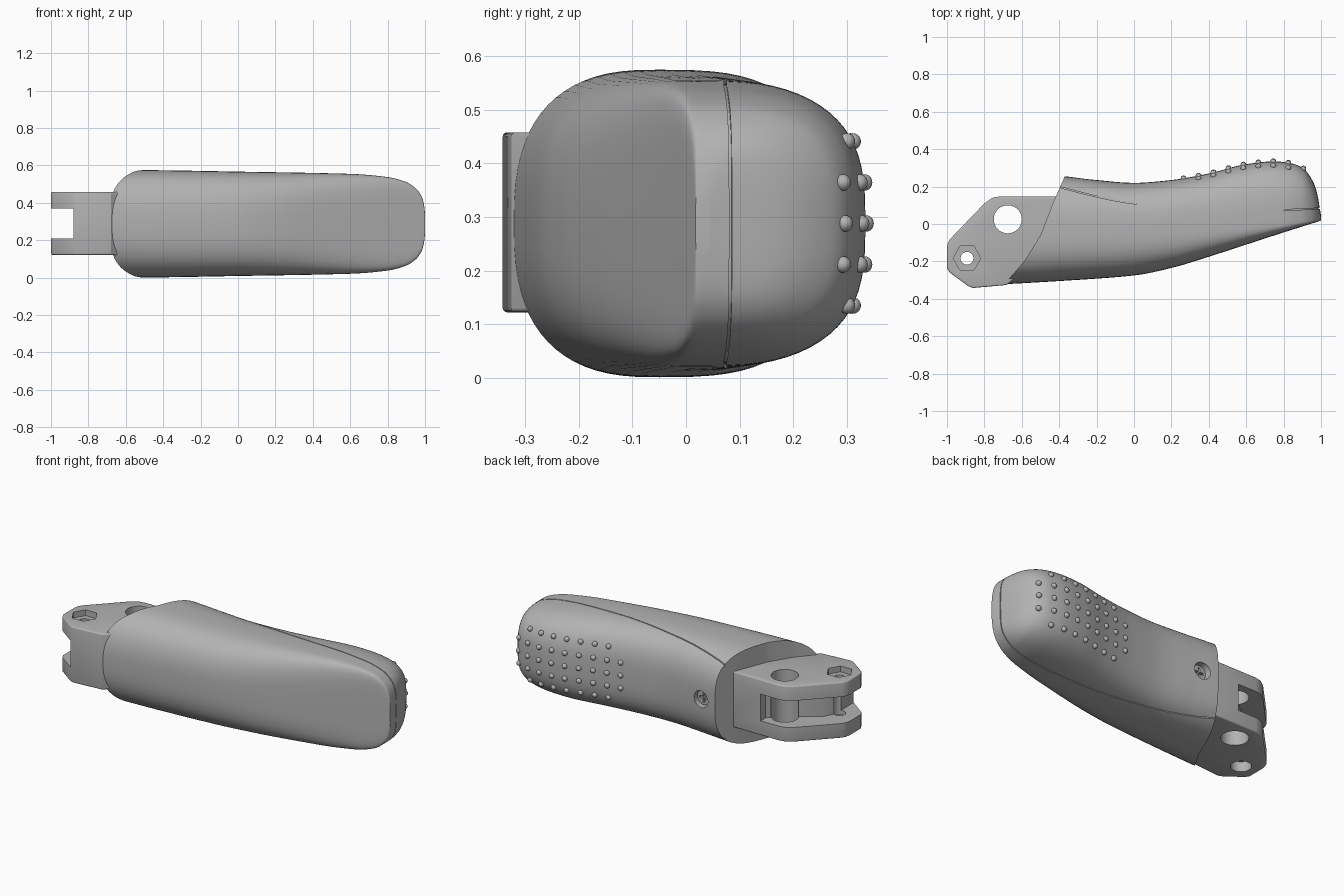
import bpy, bmesh, math
from mathutils import Matrix, Vector

cube = bpy.data.objects.get("Cube")
if cube:
    bpy.data.objects.remove(cube, do_unlink=True)

MID = 0.288          # height of the symmetry plane
BACK_POWER = 3.0     # squareness of the back of the grip

grey = bpy.data.materials.new("plain_grey")
grey.use_nodes = True
grey.diffuse_color = (0.45, 0.45, 0.45, 1)
for node in grey.node_tree.nodes:
    if node.type == 'BSDF_PRINCIPLED':
        node.inputs["Base Color"].default_value = grey.diffuse_color
        node.inputs["Roughness"].default_value = 0.6


def curve(points):
    """Smooth function through points that never overshoots."""
    xs, ys = zip(*points)
    d = [(ys[i + 1] - ys[i]) / (xs[i + 1] - xs[i]) for i in range(len(xs) - 1)]
    m = [d[0]] + [2 * a * b / (a + b) if a * b > 0 else 0 for a, b in zip(d, d[1:])] + [d[-1]]

    def value(x):
        i = max(k for k in range(len(d)) if k == 0 or xs[k] <= x)
        h = xs[i + 1] - xs[i]
        t = (x - xs[i]) / h
        return (ys[i] * (1 + 2 * t) * (1 - t) ** 2 + ys[i + 1] * t * t * (3 - 2 * t)
                + h * t * (1 - t) * (m[i] * (1 - t) - m[i + 1] * t))
    return value


# Grip outline along x
front = curve([(-0.8, -0.328), (-0.4, -0.305), (0, -0.275), (0.2, -0.235),
               (0.4, -0.175), (0.6, -0.11), (0.8, -0.045), (1, 0.018)])
back = curve([(-0.8, 0.29), (-0.37, 0.255), (-0.2, 0.235), (0, 0.22), (0.2, 0.235),
              (0.4, 0.27), (0.6, 0.32), (0.75, 0.335), (0.85, 0.322), (0.91, 0.293),
              (0.95, 0.24), (0.975, 0.18), (1, 0.045)])
middle = curve([(-0.8, -0.06), (0, -0.03), (0.5, 0.01), (1, 0.03)])
width = curve([(-0.8, 0.288), (-0.5, 0.287), (0, 0.279), (0.6, 0.267), (0.8, 0.25),
               (0.9, 0.223), (0.95, 0.19), (0.98, 0.15), (0.994, 0.105), (1, 0.055)])
front_power = curve([(-0.8, 2.6), (0, 2.8), (0.6, 4), (1, 6)])


def make(name, bm):
    bmesh.ops.recalc_face_normals(bm, faces=bm.faces[:])
    mesh = bpy.data.meshes.new(name)
    bm.to_mesh(mesh)
    bm.free()
    obj = bpy.data.objects.new(name, mesh)
    bpy.context.collection.objects.link(obj)
    mesh.materials.append(grey)
    return obj


def prism(name, outline, low, high):
    bm = bmesh.new()
    face = bm.faces.new([bm.verts.new((x, y, low)) for x, y in outline])
    side = bmesh.ops.extrude_face_region(bm, geom=[face])
    verts = [g for g in side["geom"] if isinstance(g, bmesh.types.BMVert)]
    bmesh.ops.translate(bm, verts=verts, vec=(0, 0, high - low))
    return make(name, bm)


def circle(x, y, r, sides=40):
    return [(x + r * math.cos(math.tau * i / sides), y + r * math.sin(math.tau * i / sides))
            for i in range(sides)]


def y_cylinder(name, x, z, r, y0, y1):
    bm = bmesh.new()
    place = Matrix.Translation((x, (y0 + y1) / 2, z)) @ Matrix.Rotation(math.pi / 2, 4, 'X')
    bmesh.ops.create_cone(bm, cap_ends=True, segments=32, radius1=r, radius2=r,
                          depth=y1 - y0, matrix=place)
    return make(name, bm)


def apply(obj, mod):
    bpy.context.view_layer.objects.active = obj
    bpy.ops.object.modifier_apply(modifier=mod.name)


def cut(obj, cutter, keep=False):
    mod = obj.modifiers.new("cut", 'BOOLEAN')
    mod.operation, mod.solver, mod.object = 'DIFFERENCE', 'EXACT', cutter
    apply(obj, mod)
    if not keep:
        bpy.data.objects.remove(cutter, do_unlink=True)


def smooth(obj, angle=32):
    bpy.ops.object.select_all(action='DESELECT')
    obj.select_set(True)
    bpy.context.view_layer.objects.active = obj
    bpy.ops.object.shade_smooth_by_angle(angle=math.radians(angle))


def loft(name, inset=0.0, stations=72, around=72):
    """Rounded sections strung along x, optionally shrunk."""
    bm = bmesh.new()
    rings = []
    for i in range(stations + 1):
        x = -0.8 + 1.8 * math.sin(math.pi / 2 * i / stations)
        w, mid = width(x) - inset, middle(x)
        yb, yf = back(x) - inset, min(front(x) + inset, mid - 0.002)
        ring = []
        for k in range(around):
            a = math.tau * k / around
            c, s = math.cos(a), math.sin(a)
            n = BACK_POWER if s >= 0 else front_power(x)
            depth = yb - mid if s >= 0 else mid - yf
            ring.append(bm.verts.new((
                x - inset,
                mid + depth * math.copysign(abs(s) ** (2 / n), s),
                MID + w * math.copysign(abs(c) ** (2 / n), c))))
        rings.append(ring)
    for r, q in zip(rings, rings[1:]):
        for k in range(around):
            j = (k + 1) % around
            bm.faces.new((r[k], r[j], q[j], q[k]))
    bm.faces.new(rings[0])
    bm.faces.new(rings[-1])
    return make(name, bm)


# Grip shells, with a core showing in the parting groove
shells = loft("grip_shells")
core = loft("grip_core", 0.007)
end_cut = prism("end_cutter", [(-0.33, 0.35), (-0.37, 0.255), (-0.43, 0.12), (-0.5, -0.06),
                               (-0.58, -0.19), (-0.69, -0.32), (-0.76, -0.4),
                               (-1.5, -0.6), (-1.5, 0.6)], -0.5, 1.2)
seam = curve([(-0.9, 0.38), (-0.37, 0.19), (0, 0.11), (0.4, 0.075), (0.7, 0.073), (1.1, 0.088)])
steps = [-0.9 + 2 * i / 40 for i in range(41)]
seam_cut = prism("seam_cutter", [(x, seam(x) - 0.0025) for x in steps]
                 + [(x, seam(x) + 0.0025) for x in reversed(steps)], -0.5, 1.2)
bore = y_cylinder("screw_bore", -0.27, MID, 0.05, 0.195, 0.35)
for part in (shells, core):
    cut(part, end_cut, keep=True)
    cut(part, bore, keep=True)
cut(shells, seam_cut)
for helper in (end_cut, bore):
    bpy.data.objects.remove(helper, do_unlink=True)
smooth(shells)
smooth(core)

# Screw head with a cross recess
screw = y_cylinder("screw_head", -0.27, MID, 0.044, 0.185, 0.215)
for w, h in ((0.03, 0.006), (0.006, 0.03)):
    x = -0.27
    bm = bmesh.new()
    bmesh.ops.create_cube(bm, size=2, matrix=Matrix.Translation((x, 0.215, MID))
                          @ Matrix.Diagonal((w, 0.016, h, 1)))
    cut(screw, make("cross_cutter", bm))
smooth(screw)

# Forked hinge bracket
LOW, HIGH = 0.122, 0.458
bracket = prism("hinge_bracket", [
    (-1, -0.235), (-0.985, -0.26), (-0.885, -0.333), (-0.86, -0.342), (-0.68, -0.326),
    (-0.55, -0.22), (-0.3, -0.1), (-0.3, 0.147), (-0.72, 0.147), (-0.76, 0.139),
    (-0.8, 0.11), (-0.983, -0.08), (-0.996, -0.105), (-1, -0.13)], LOW, HIGH)
bevel = bracket.modifiers.new("soft_edges", 'BEVEL')
bevel.width, bevel.segments, bevel.limit_method = 0.008, 3, 'ANGLE'
bevel.angle_limit = math.radians(60)
apply(bracket, bevel)
# fork slot, deeper toward the back
cut(bracket, prism("slot_cutter", [(-1.2, -0.5), (-0.88, -0.5), (-0.88, -0.16), (-0.85, -0.1),
                                   (-0.64, 0.05), (-0.6, 0.1), (-0.6, 0.4), (-1.2, 0.4)],
                   0.21, 0.37))
# cable hole, pin hole and its sunk seats
cut(bracket, prism("large_hole", circle(-0.675, 0.025, 0.075), 0, 1))
cut(bracket, prism("pin_hole", circle(-0.893, -0.183, 0.034), 0, 1))
cut(bracket, prism("hex_seat", circle(-0.893, -0.183, 0.074, 6), HIGH - 0.035, 1))
cut(bracket, prism("round_seat", circle(-0.893, -0.183, 0.056), -0.2, LOW + 0.06))
smooth(bracket)

# Raised grip dots on the back
bm = bmesh.new()
for col in range(9):
    x = 0.265 + 0.08 * col
    reach = 1 if col in (0, 8) else 2
    for row in range(-reach, reach + 1):
        dz = row * 0.0765
        n = BACK_POWER
        y = middle(x) + (back(x) - middle(x)) * (1 - (abs(dz) / width(x)) ** n) ** (1 / n)
        bmesh.ops.create_uvsphere(bm, u_segments=16, v_segments=10, radius=0.0155,
                                  matrix=Matrix.Translation(Vector((x, y, MID + dz))))
smooth(make("grip_dots", bm), 60)
